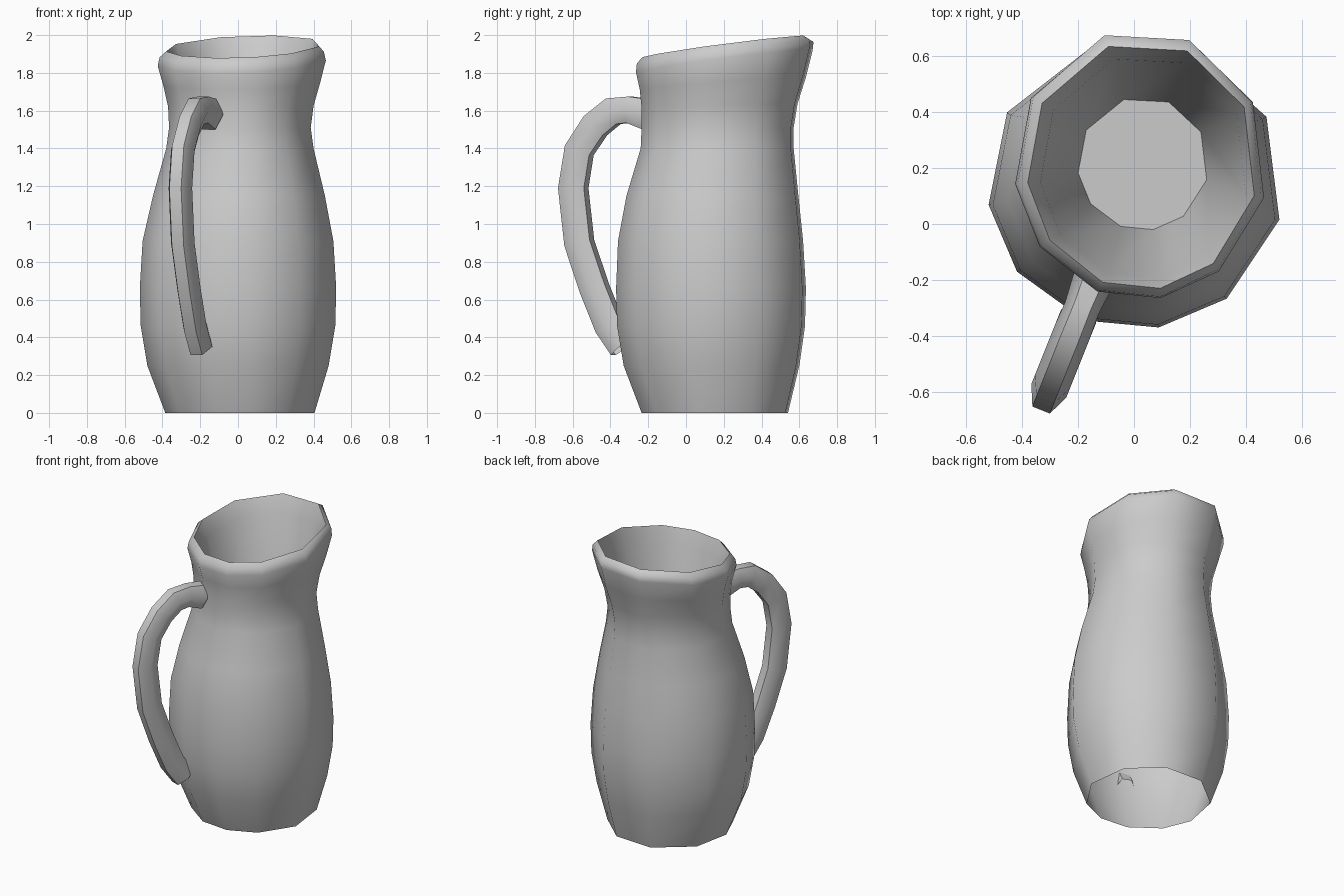
import bpy, bmesh, math
from mathutils import Vector

if "Cube" in bpy.data.objects:
    bpy.data.objects.remove(bpy.data.objects["Cube"])

# corner directions of the ten-sided body (denser near the handle)
ANGLES = [107, 150, 188, 217, 250, 279, 308, 346, 388, 427]
COS = [math.cos(math.radians(a)) for a in ANGLES]
SIN = [math.sin(math.radians(a)) for a in ANGLES]


def fit(v, lo, hi, a, b):
    return a + (v - lo) / (hi - lo) * (b - a)


def body_ring(x0, x1, y0, y1, z, tilt):
    pts = []
    for c, s in zip(COS, SIN):
        x = fit(c, min(COS), max(COS), x0, x1)
        y = fit(s, min(SIN), max(SIN), y0, y1)
        pts.append((x, y, z + tilt * (0.13 * y + 0.04 * x)))
    return pts


def loft(name, rings, cap_end=False):
    bm = bmesh.new()
    loops = [[bm.verts.new(p) for p in r] for r in rings]
    n = len(loops[0])
    for a, b in zip(loops, loops[1:]):
        for i in range(n):
            j = (i + 1) % n
            bm.faces.new((a[i], a[j], b[j], b[i]))
    if cap_end:
        bm.faces.new(loops[-1])
    bmesh.ops.recalc_face_normals(bm, faces=bm.faces)
    me = bpy.data.meshes.new(name)
    bm.to_mesh(me)
    bm.free()
    ob = bpy.data.objects.new(name, me)
    bpy.context.collection.objects.link(ob)
    bpy.ops.object.select_all(action='DESELECT')
    ob.select_set(True)
    bpy.context.view_layer.objects.active = ob
    bpy.ops.object.shade_smooth_by_angle(angle=math.radians(60))
    return ob


# jug body: open underside, up the outside, over the slanted rim, down to the inner floor
# x min, x max, y min, y max, height, rim tilt
profile = [
    (-.385, .405, -.235, .54, 0, 0),
    (-.48, .48, -.33, .60, .25, 0),
    (-.515, .515, -.365, .63, .46, 0),
    (-.52, .52, -.37, .635, .66, 0),
    (-.505, .505, -.36, .62, .91, 0),
    (-.45, .46, -.315, .595, 1.15, 0),
    (-.38, .40, -.24, .57, 1.40, 0),
    (-.365, .385, -.235, .57, 1.51, 0),
    (-.37, .40, -.235, .59, 1.62, .2),
    (-.395, .435, -.245, .635, 1.73, .6),
    (-.425, .465, -.265, .67, 1.835, 1),
    (-.415, .455, -.26, .675, 1.88, 1),
    (-.38, .43, -.23, .635, 1.91, 1),
    (-.335, .40, -.195, .59, 1.80, 1),
    (-.20, .26, -.02, .445, .90, 0),
]
loft("jug_body", [body_ring(*p) for p in profile], cap_end=True)

# handle: six-sided tube swept in a slanted vertical plane (y, z, thickness)
path = [(-.20, 1.58, 1.1), (-.30, 1.605, .95), (-.385, 1.597, 1), (-.48, 1.52, 1),
        (-.565, 1.39, 1), (-.597, 1.19, 1), (-.565, .90, 1), (-.485, .66, 1),
        (-.405, .46, 1), (-.33, .35, 1.0)]
centres = [Vector((-.305 + .4 * (y + .597), y, z)) for y, z, _ in path]
side = Vector((1, -.4, 0)).normalized()
rings = []
for i, c in enumerate(centres):
    tangent = centres[min(i + 1, len(path) - 1)] - centres[max(i - 1, 0)]
    normal = tangent.cross(side).normalized()
    k = path[i][2]
    rings.append([c + k * (side * .067 * math.cos(a) + normal * .085 * math.sin(a))
                  for a in (math.radians(60 * j) for j in range(6))])
loft("handle", rings)
